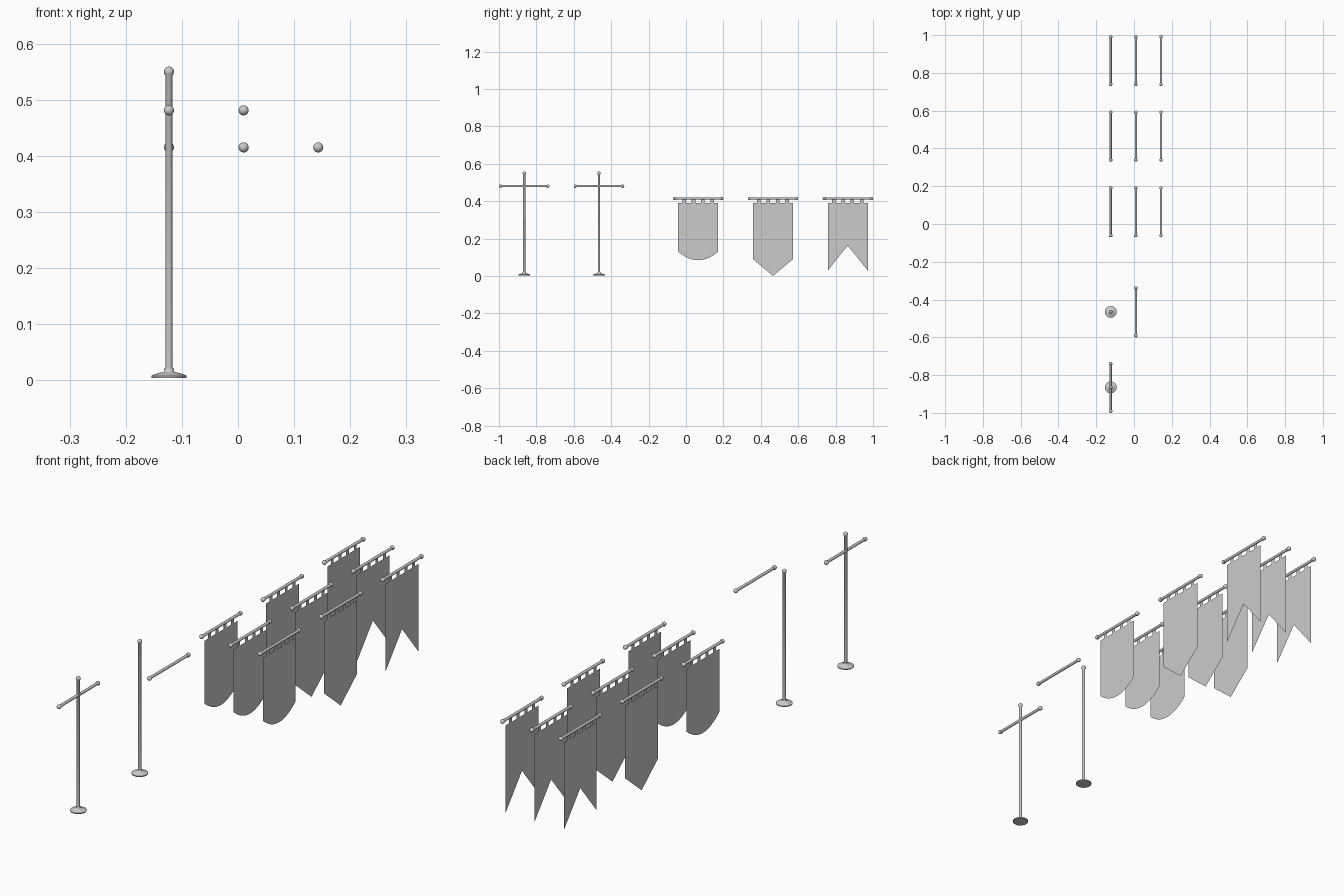
import bpy, bmesh, math
from mathutils import Matrix

if "Cube" in bpy.data.objects:
    bpy.data.objects.remove(bpy.data.objects["Cube"])

XS = [-0.123, 0.010, 0.143]
HALF = 0.107          # half width of a banner
ROD = 0.135           # half length of a rod


def finish(name, bm, smooth):
    me = bpy.data.meshes.new(name)
    bm.to_mesh(me)
    bm.free()
    ob = bpy.data.objects.new(name, me)
    bpy.context.collection.objects.link(ob)
    if smooth:
        bpy.ops.object.select_all(action='DESELECT')
        bpy.context.view_layer.objects.active = ob
        ob.select_set(True)
        bpy.ops.object.shade_smooth_by_angle(angle=math.radians(40))
    return ob


def lathe(name, profile, matrix, steps=20):
    """Spin (radius, height) points around z, then place the result."""
    bm = bmesh.new()
    vs = [bm.verts.new((r, 0, z)) for r, z in profile]
    es = [bm.edges.new(p) for p in zip(vs, vs[1:])]
    bmesh.ops.spin(bm, geom=vs + es, cent=(0, 0, 0), axis=(0, 0, 1),
                   angle=2 * math.pi, steps=steps, use_duplicate=False)
    bmesh.ops.remove_doubles(bm, verts=bm.verts, dist=1e-5)
    bmesh.ops.recalc_face_normals(bm, faces=bm.faces)
    bm.transform(matrix)
    return finish(name, bm, True)


def knob(z, r=0.009, neck=0.0058, n=8):
    """Ball profile running from a neck to the far pole."""
    a0 = -math.acos(neck / r)
    return [(r * math.cos(a), z + r * math.sin(a))
            for a in (a0 + (math.pi / 2 - a0) * i / n for i in range(n + 1))]


def rod(x, y, z):
    end = knob(ROD - 0.009)
    prof = [(r, -h) for r, h in reversed(end)] + end
    lathe("cross_rod", prof, Matrix.Translation((x, y, z)) @ Matrix.Rotation(math.pi / 2, 4, 'X'))


def stand(x, y):
    # Round foot, collar, pole and top knob in one turned profile
    prof = [(0, 0.004), (0.031, 0.004), (0.0315, 0.008), (0.025, 0.011), (0.010, 0.015),
            (0.009, 0.016), (0.008, 0.022), (0.0063, 0.022)] + knob(0.550, neck=0.0063)
    lathe("pole_stand", prof, Matrix.Translation((x, y, 0)))


def banner(x, y, bottom):
    bm = bmesh.new()
    top = 0.391
    outline = [(-HALF, top)] + bottom + [(HALF, top)]
    bm.faces.new([bm.verts.new((x, y + a, z)) for a, z in outline])
    # Hanging tabs that reach the rod
    for c in (-0.0975, -0.0375, 0.0375, 0.0975):
        w = 0.0095
        c = {-0.0975: -0.075, -0.0375: -0.025, 0.0375: 0.025, 0.0975: 0.075}[c] * 1.0
        bm.faces.new([bm.verts.new((x, y + c + s * w, z))
                      for s, z in ((-1, top), (1, top), (1, 0.412), (-1, 0.412))])
    finish("banner_cloth", bm, False)


# Bottom edges: rounded, pointed and swallow-tailed
arc = [(HALF * t, 0.085 + 0.046 * t * t) for t in (i / 8 - 1 for i in range(17))]
point = [(-HALF, 0.091), (0, 0.001), (HALF, 0.091)]
tails = [(-HALF, 0.030), (0, 0.163), (HALF, 0.030)]

for y, bottom in ((0.065, arc), (0.465, point), (0.865, tails)):
    for x in XS:
        rod(x, y, 0.415)
        banner(x, y, bottom)

# Two stands, one with its rod attached and one with the rod set beside it
for y, rod_x in ((-0.465, XS[1]), (-0.865, XS[0])):
    stand(XS[0], y)
    rod(rod_x, y, 0.481)
